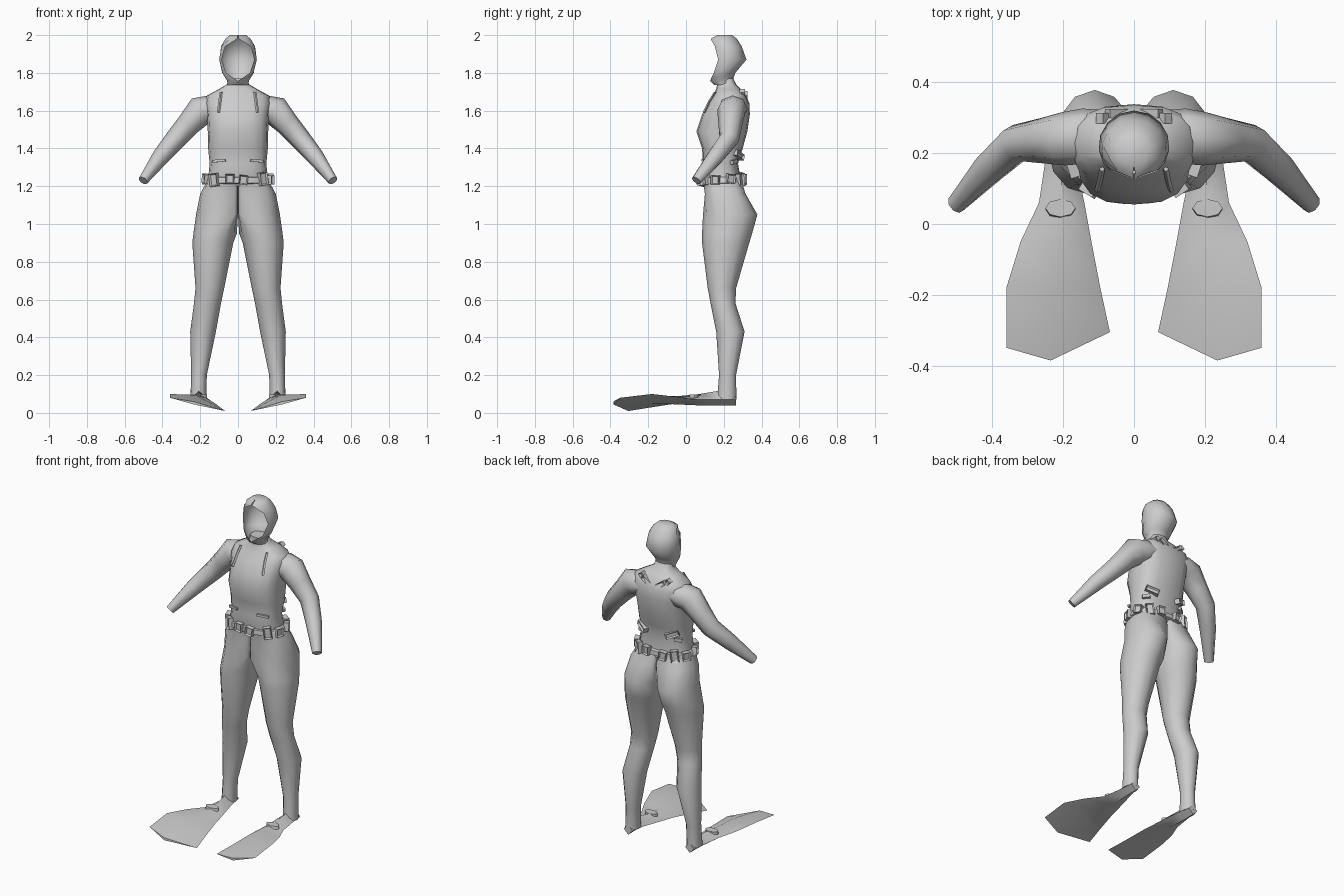
import bpy, bmesh, math
from mathutils import Vector, Matrix

if "Cube" in bpy.data.objects:
    bpy.data.objects.remove(bpy.data.objects["Cube"], do_unlink=True)

grey = bpy.data.materials.new("suit_grey")
grey.use_nodes = True
grey.diffuse_color = (0.6, 0.6, 0.6, 1)
grey.node_tree.nodes["Principled BSDF"].inputs["Base Color"].default_value = (0.6, 0.6, 0.6, 1)


def finish(name, bm, mirror=False, angle=60):
    """Turn a bmesh into a shaded object, optionally mirrored across x = 0."""
    bmesh.ops.recalc_face_normals(bm, faces=bm.faces)
    mesh = bpy.data.meshes.new(name)
    bm.to_mesh(mesh)
    bm.free()
    mesh.materials.append(grey)
    obj = bpy.data.objects.new(name, mesh)
    bpy.context.collection.objects.link(obj)
    if mirror:
        obj.modifiers.new("mirror", 'MIRROR').use_mirror_merge = False
    bpy.ops.object.select_all(action='DESELECT')
    obj.select_set(True)
    bpy.context.view_layer.objects.active = obj
    bpy.ops.object.shade_smooth_by_angle(angle=math.radians(angle))
    return obj


def loft(name, rings, closed=True, caps=(True, True), mirror=False, angle=60):
    """Skin a list of equal-length point rings."""
    bm = bmesh.new()
    loops = [[bm.verts.new(p) for p in ring] for ring in rings]
    count = len(loops[0])
    for a, b in zip(loops, loops[1:]):
        for i in range(count if closed else count - 1):
            j = (i + 1) % count
            bm.faces.new((a[i], a[j], b[j], b[i]))
    for loop, cap in zip((loops[0], loops[-1]), caps):
        if cap:
            bm.faces.new(loop)
    bmesh.ops.remove_doubles(bm, verts=bm.verts, dist=0.0005)
    return finish(name, bm, mirror, angle)


def squash(value, power):
    return math.copysign(abs(value) ** power, value)


def oval(centre, u, v, sides=12, power=lambda a: 1.0):
    """Closed ellipse spanned by two half axes; low power makes a corner squarer."""
    angles = [2 * math.pi * i / sides for i in range(sides)]
    return [centre + u * squash(math.cos(a), power(a)) + v * squash(math.sin(a), power(a))
            for a in angles]


def level(z, x0, x1, y0, y1, sides=12, power=lambda a: 1.0):
    """Horizontal oval filling the given x and y range."""
    return oval(Vector(((x0 + x1) / 2, (y0 + y1) / 2, z)),
                Vector(((x1 - x0) / 2, 0, 0)), Vector((0, (y1 - y0) / 2, 0)), sides, power)


# Torso and neck: height, half width, front, back
torso = [(1.20, .17, .10, .29), (1.24, .158, .085, .29), (1.32, .15, .09, .275),
         (1.40, .158, .085, .30), (1.49, .16, .055, .325), (1.58, .165, .085, .338),
         (1.64, .175, .115, .335), (1.68, .165, .145, .318), (1.715, .10, .16, .29),
         (1.74, .058, .165, .265), (1.77, .05, .165, .25)]
loft("torso", [level(z, -w, w, f, b, 16, lambda a: .75) for z, w, f, b in torso])


def thigh_corner(z):
    """Square the inner corners where both thighs meet, leaving a cleft behind."""
    def power(a):
        inner, front = math.cos(a) < -.01, math.sin(a) < .01
        if inner and ((front and z > 1.0) or z > 1.14):
            return .25
        return .8 if z > 1.14 else 1.0
    return power


# Legs: height, inner, outer, front, back
leg = [(1.225, .0, .165, .09, .295), (1.16, .0, .2, .10, .315), (1.05, .0, .222, .09, .378),
       (.95, .006, .236, .085, .35), (.90, .025, .242, .085, .335), (.66, .073, .225, .115, .265),
       (.58, .09, .233, .13, .262), (.43, .117, .253, .16, .31), (.2, .165, .248, .175, .265),
       (.07, .168, .252, .165, .267)]
loft("leg", [level(z, *r, power=thigh_corner(z)) for z, *r in leg], mirror=True)

# Arms: centre, in-plane radius, depth radius
arm = [((.07, .25, 1.615), .05, .07), ((.14, .248, 1.61), .072, .078), ((.20, .24, 1.598), .08, .075),
       ((.26, .235, 1.53), .064, .064), ((.33, .228, 1.45), .056, .054),
       ((.41, .155, 1.355), .046, .046), ((.502, .055, 1.23), .026, .028)]
centres = [Vector(a[0]) for a in arm]
arm_rings = []
for i, (c, ru, rv) in enumerate(arm):
    along = (centres[min(i + 1, len(arm) - 1)] - centres[max(i - 1, 0)]).normalized()
    u = along.cross(Vector((0, 1, 0))).normalized()
    arm_rings.append(oval(Vector(c), u * ru, along.cross(u) * rv, 8))
loft("arm", arm_rings, mirror=True)

# Hood, open at the face: height, half width, middle, half depth, opening angle
hood = [(1.735, .058, .2, .05, 0), (1.758, .06, .187, .06, 2), (1.80, .085, .193, .068, 48),
        (1.87, .1, .22, .1, 60), (1.94, .092, .21, .085, 48), (1.98, .07, .2, .07, 4),
        (2.0, .045, .205, .04, 0)]
hood_rings = []
for z, rx, yc, ry, opening in hood:
    start, span = math.radians(opening), math.radians(360 - 2 * opening)
    turns = [start + span * i / 10 for i in range(11)]
    hood_rings.append([Vector((rx * math.sin(t), yc - ry * math.cos(t), z)) for t in turns])
loft("hood", hood_rings, closed=False, caps=(False, True))

# Fins: y, outer x and z, ridge x, top and bottom z, inner x and z
fin = [(.265, .24, .07, .21, .10, .04, .18, .07), (.18, .25, .07, .21, .118, .04, .165, .07),
       (.06, .268, .07, .2, .098, .04, .14, .06), (-.05, .32, .085, .2, .088, .045, .12, .05),
       (-.18, .36, .1, .225, .095, .05, .095, .03), (-.385, .36, .08, .235, .06, .045, .068, .01)]
fin_rings = []
for y, xo, zo, xm, zt, zb, xi, zi in fin:
    back = .08 if y < -.3 else 0
    fin_rings.append([Vector((xo, y + back * .45, zo)), Vector((xm, y, zt)),
                      Vector((xi, y + back, zi)), Vector((xm, y, zb))])
loft("fin", fin_rings, mirror=True, angle=50)

# Lip of the foot pocket
loft("pocket_lip", [level(z, .165, .25, y, .07, 8) for z, y in ((.08, .015), (.098, .02))], mirror=True)

# Thin straps running down the chest
loft("chest_strap", [level(z, x, x + .016, y, y + .014, 4)
                     for z, x, y in ((1.70, .082, .148), (1.65, .088, .117), (1.59, .096, .088))],
     mirror=True)


def place(x, y, z, yaw, roll=0):
    return (Matrix.Translation((x, y, z)) @ Matrix.Rotation(yaw, 4, 'Z')
            @ Matrix.Rotation(math.radians(roll), 4, 'Y'))


def block(bm, where, size, recess=True):
    """Box whose outward (-y) side carries a recessed buckle opening."""
    made = bmesh.ops.create_cube(bm, size=1, matrix=where @ Matrix.Diagonal((*size, 1)))
    if recess:
        out = where.to_3x3() @ Vector((0, -1, 0))
        faces = {f for v in made["verts"] for f in v.link_faces}
        for f in faces:
            f.normal_update()
        front = max(faces, key=lambda f: f.normal.dot(out))
        bmesh.ops.inset_individual(bm, faces=[front], thickness=.009, depth=-.01)


# Belt band
belt = ((1.212, .165, .105), (1.218, .178, .116), (1.245, .172, .114), (1.25, .158, .1))
loft("belt", [level(z, -w, w, .19 - d, .19 + d, 20, lambda a: .8) for z, w, d in belt])

# Weights and buckles around the belt
bm = bmesh.new()
for i, degrees in enumerate((-132, -100, -84, -45, -12, 18, 50, 76, 104, 130, 162, 192)):
    a = math.radians(degrees)
    x = .174 * squash(math.cos(a), .8)
    y = .19 + .118 * squash(math.sin(a), .8)
    yaw = math.atan2(math.sin(a) / .118, math.cos(a) / .174) + math.pi / 2
    tall = .068 if i % 3 == 0 else .05
    block(bm, place(x, y, 1.233 + .006 * (i % 2), yaw, 8 * (i % 3 - 1)), (.045, .03, tall))
finish("belt_buckles", bm, angle=30)

# Harness fittings on the upper back, lower back and waist
bm = bmesh.new()
for side in (1, -1):
    block(bm, place(side * .05, .312, 1.675, math.pi, side * 35), (.06, .025, .026))
    block(bm, place(side * .085, .298, 1.69, math.pi, side * 50), (.04, .03, .026))
    block(bm, place(side * .10, .278, 1.365, math.pi - side * .5, side * 20), (.08, .03, .03))
    block(bm, place(side * .125, .255, 1.33, math.pi - side * .6, side * -10), (.045, .02, .02), False)
    block(bm, place(side * .10, .099, 1.335, side * .3, side * 5), (.07, .012, .014), False)
finish("harness_fittings", bm, angle=30)
